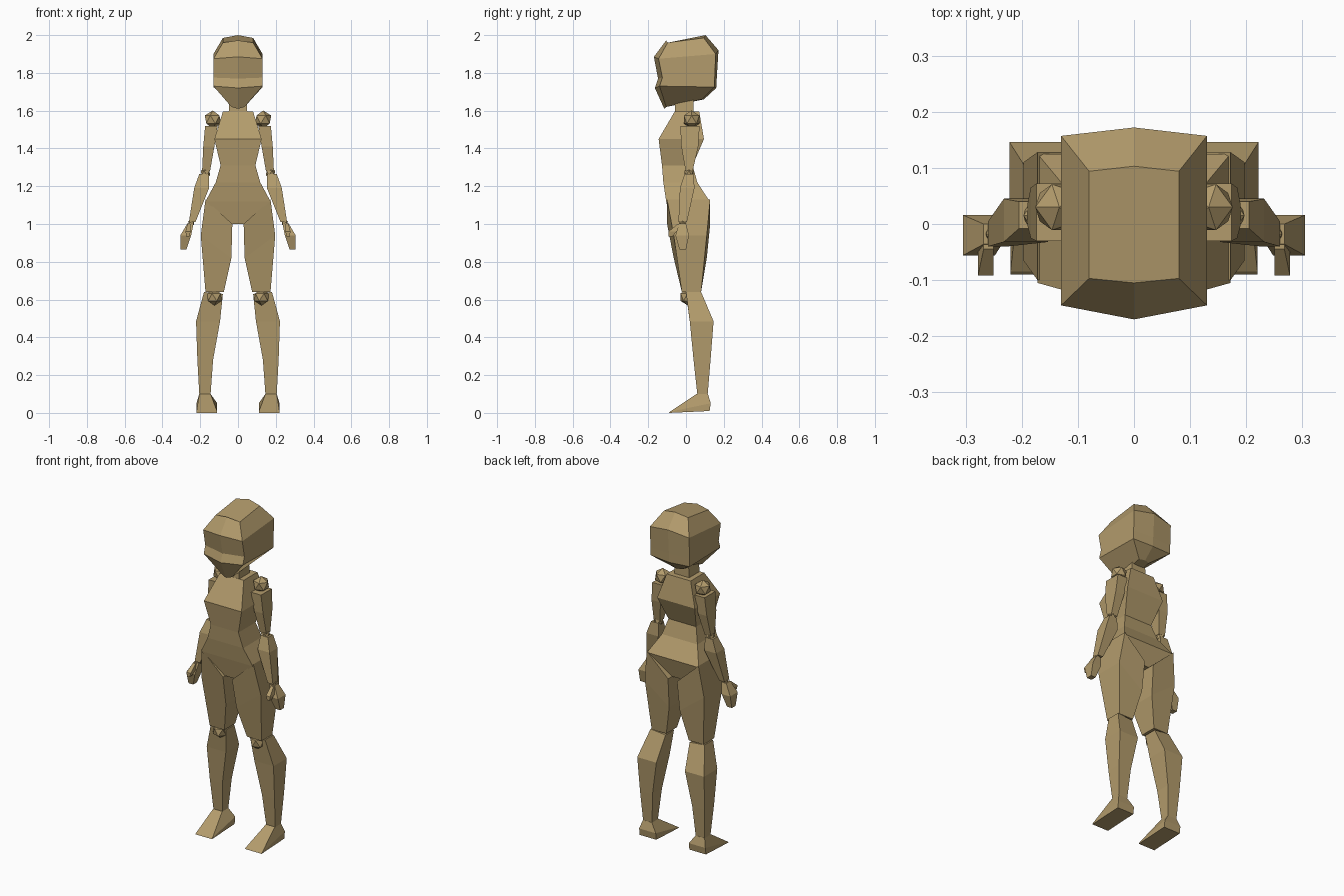
import bpy, bmesh
from mathutils import Matrix

tan = bpy.data.materials.new("tan")
tan.diffuse_color = (0.45, 0.33, 0.15, 1)


def finish(name, bm, mirror):
    bmesh.ops.recalc_face_normals(bm, faces=bm.faces)
    me = bpy.data.meshes.new(name)
    bm.to_mesh(me)
    bm.free()
    ob = bpy.data.objects.new(name, me)
    bpy.context.collection.objects.link(ob)
    me.materials.append(tan)
    if mirror:
        ob.modifiers.new("Mirror", 'MIRROR')
    return ob


def loft(name, rings, mirror=False):
    """Skin a stack of point rings and cap both ends."""
    bm = bmesh.new()
    loops = [[bm.verts.new(p) for p in r] for r in rings]
    n = len(loops[0])
    for a, b in zip(loops, loops[1:]):
        for i in range(n):
            j = (i + 1) % n
            bm.faces.new((a[i], a[j], b[j], b[i]))
    bm.faces.new(loops[0])
    bm.faces.new(loops[-1])
    return finish(name, bm, mirror)


def box(x0, x1, y0, y1, z, dx=0, dy=0):
    """Four-sided ring at height z; dx raises the x1 side, dy the y1 side."""
    return [(x0, y0, z), (x1, y0, z + dx), (x1, y1, z + dx + dy), (x0, y1, z + dy)]


def joint(name, centre, r):
    bm = bmesh.new()
    bmesh.ops.create_icosphere(bm, subdivisions=1, radius=r, matrix=Matrix.Translation(centre))
    return finish(name, bm, True)


def head_ring(w, fc, fs, bs, bc):
    """Six-sided ring: (y, z) of front centre, front side, back side, back centre."""
    return [(0, *fc), (w, *fs), (w, *bs), (0, *bc), (-w, *bs), (-w, *fs)]


# Head: chin, jaw, eye recess, brow, crown
loft("head", [
    head_ring(0.035, (-0.115, 1.61), (-0.105, 1.62), (0.085, 1.66), (0.095, 1.66)),
    head_ring(0.13, (-0.165, 1.72), (-0.14, 1.73), (0.15, 1.725), (0.16, 1.72)),
    head_ring(0.13, (-0.148, 1.77), (-0.125, 1.775), (0.152, 1.775), (0.163, 1.775)),
    head_ring(0.13, (-0.17, 1.885), (-0.145, 1.875), (0.157, 1.9), (0.172, 1.92)),
    head_ring(0.08, (-0.105, 1.972), (-0.097, 1.96), (0.094, 1.985), (0.103, 2.0)),
])
loft("neck", [box(-0.05, 0.05, -0.06, 0.04, 1.58), box(-0.045, 0.045, -0.055, 0.04, 1.67)])

# Trunk
loft("torso", [
    box(-0.118, 0.118, -0.12, 0.06, 1.22),
    box(-0.092, 0.092, -0.127, 0.035, 1.31),
    box(-0.125, 0.125, -0.145, 0.095, 1.45),
    box(-0.08, 0.08, -0.06, 0.07, 1.595),
])
loft("pelvis", [
    box(-0.03, 0.03, -0.08, 0.09, 1.0),
    box(-0.172, 0.172, -0.105, 0.125, 1.12),
    box(-0.118, 0.118, -0.12, 0.06, 1.22),
])

# Legs
loft("thigh", [
    box(0.075, 0.172, -0.022, 0.08, 0.64),
    box(0.035, 0.197, -0.065, 0.11, 0.82, 0.12),
    box(0.03, 0.172, -0.1, 0.128, 1.0, 0.13),
], True)
joint("knee", (0.125, 0.01, 0.613), 0.045)
loft("shin", [
    box(0.145, 0.205, 0.06, 0.115, 0.1),
    box(0.132, 0.215, 0.04, 0.13, 0.28),
    box(0.095, 0.222, 0.02, 0.146, 0.485),
    box(0.08, 0.18, 0.0, 0.08, 0.63, 0.01),
], True)
loft("foot", [
    box(0.11, 0.22, -0.09, 0.125, 0.0, 0, 0.01),
    box(0.11, 0.22, -0.085, 0.131, 0.006, 0, 0.045),
    box(0.145, 0.205, 0.055, 0.116, 0.1),
], True)

# Arms
joint("shoulder", (0.133, 0.03, 1.553), 0.048)
loft("upper_arm", [
    box(0.148, 0.19, -0.002, 0.035, 1.28),
    box(0.125, 0.184, -0.025, 0.065, 1.41),
    box(0.108, 0.174, -0.03, 0.072, 1.52),
], True)
joint("elbow", (0.172, 0.015, 1.27), 0.028)
loft("forearm", [
    box(0.225, 0.26, -0.04, 0.005, 1.01),
    box(0.153, 0.232, -0.032, 0.045, 1.19),
    box(0.155, 0.205, -0.008, 0.04, 1.265),
], True)
joint("wrist", (0.248, -0.018, 1.005), 0.018)
loft("hand", [
    box(0.273, 0.305, -0.035, 0.0, 0.865),
    box(0.248, 0.305, -0.056, 0.016, 0.94),
    box(0.235, 0.268, -0.036, 0.0, 1.003),
], True)
loft("thumb", [
    box(0.258, 0.274, -0.092, -0.07, 0.935),
    box(0.25, 0.278, -0.092, -0.05, 0.96),
    box(0.25, 0.268, -0.045, -0.015, 1.0),
], True)
